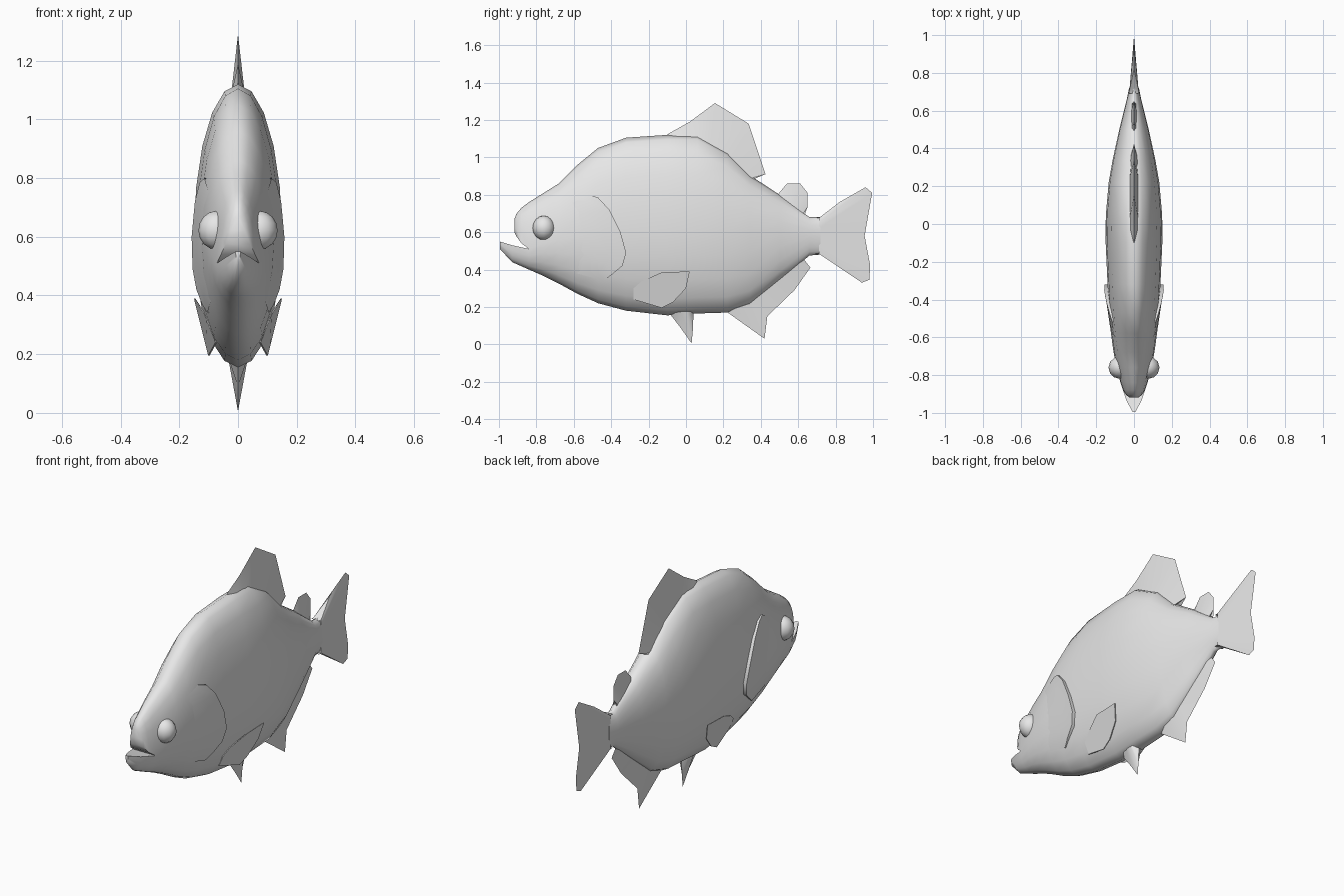
import bpy, bmesh, math
from mathutils import Vector

if "Cube" in bpy.data.objects:
    bpy.data.objects.remove(bpy.data.objects["Cube"], do_unlink=True)

grey = bpy.data.materials.new("light_grey")
grey.use_nodes = True
grey.diffuse_color = (0.8, 0.8, 0.8, 1)
grey.node_tree.nodes["Principled BSDF"].inputs["Base Color"].default_value = (0.8, 0.8, 0.8, 1)


def finish(bm, name, angle=60):
    """Turn a bmesh into a smooth shaded object."""
    bmesh.ops.recalc_face_normals(bm, faces=bm.faces)
    mesh = bpy.data.meshes.new(name)
    bm.to_mesh(mesh)
    bm.free()
    mesh.materials.append(grey)
    ob = bpy.data.objects.new(name, mesh)
    bpy.context.collection.objects.link(ob)
    bpy.ops.object.select_all(action='DESELECT')
    ob.select_set(True)
    bpy.context.view_layer.objects.active = ob
    bpy.ops.object.shade_smooth_by_angle(angle=math.radians(angle))
    return ob


# Body sections from mouth corner to tail root: y, bottom, widest height, top, half width
SECTIONS = [
    (-.84, .40, .51, .76, .072), (-.76, .365, .54, .81, .093), (-.68, .325, .56, .86, .108),
    (-.58, .27, .575, .96, .122), (-.47, .22, .59, 1.05, .132), (-.32, .18, .60, 1.105, .14),
    (-.10, .155, .61, 1.12, .15), (.06, .165, .61, 1.12, .148), (.22, .17, .61, 1.03, .134),
    (.34, .21, .61, .905, .113), (.50, .34, .60, .80, .078), (.66, .475, .58, .68, .038),
    (.72, .48, .58, .68, .026)]
# Jaw sections going forward from the mouth corner
UPPER_JAW = [(-.88, .54, .54, .73, .058), (-.905, .575, .575, .70, .042), (-.918, .60, .60, .67, .025)]
LOWER_JAW = [(-.93, .44, .53, .53, .042), (-.995, .51, .55, .55, .008)]
N = 20
H = N // 2


def ring(bm, section, indices):
    y, bot, mid, top, w = section
    verts = []
    for i in indices:
        a = math.tau * i / N
        h = top - mid if math.sin(a) > 0 else mid - bot
        verts.append(bm.verts.new((w * math.cos(a), y, mid + h * math.sin(a))))
    return verts


def bridge(bm, a, b, closed):
    n = len(a)
    for i in range(n if closed else n - 1):
        j = (i + 1) % n
        bm.faces.new((a[i], a[j], b[j], b[i]))


def half_width(y, z):
    """Half width of the body at a given place on its side."""
    for s, t in zip(SECTIONS, SECTIONS[1:]):
        if s[0] <= y <= t[0]:
            f = (y - s[0]) / (t[0] - s[0])
            bot, mid, top, w = [p + (q - p) * f for p, q in zip(s[1:], t[1:])]
            k = (z - mid) / (top - mid if z > mid else mid - bot)
            return w * math.sqrt(max(0, 1 - k * k))
    return 0


# Body with open mouth
bm = bmesh.new()
rings = [ring(bm, s, range(N)) for s in SECTIONS]
for a, b in zip(rings, rings[1:]):
    bridge(bm, a, b, True)
bm.faces.new(rings[-1])
for jaw, indices in ((UPPER_JAW, range(H + 1)), (LOWER_JAW, range(H, N + 1))):
    last = [rings[0][i % N] for i in indices]
    for s in jaw:
        new = ring(bm, s, indices)
        bridge(bm, last, new, False)
        # Mouth lining
        bm.faces.new((last[0], new[0], new[-1], last[-1]))
        last = new
    bm.faces.new(last)
finish(bm, "body")


def fin(name, base, edge, thick):
    """Central fin: thick along the base, tapering to a sharp outer edge."""
    bm = bmesh.new()
    tips = [bm.verts.new((0, *p)) for p in edge]
    sides = [[bm.verts.new((s * thick, *p)) for p in base] for s in (-1, 1)]
    for side in sides:
        bridge(bm, side, tips, False)
    bridge(bm, sides[0], sides[1], False)
    for k in (0, -1):
        bm.faces.new((sides[0][k], sides[1][k], tips[k]))
    finish(bm, name, 40)


fin("dorsal_fin",
    [(-.06, 1.08), (.02, 1.08), (.13, 1.03), (.24, .96), (.32, .88), (.33, .87)],
    [(-.10, 1.123), (.02, 1.19), (.155, 1.29), (.335, 1.18), (.425, .91), (.34, .90)], .024)
fin("adipose_fin",
    [(.50, .77), (.53, .75), (.57, .73), (.60, .70), (.62, .69), (.63, .68)],
    [(.49, .80), (.54, .86), (.61, .86), (.65, .81), (.65, .735), (.62, .71)], .014)
fin("anal_fin",
    [(.25, .21), (.32, .23), (.38, .27), (.48, .36), (.58, .45), (.63, .49)],
    [(.22, .172), (.42, .03), (.435, .15), (.58, .29), (.665, .41), (.63, .455)], .016)
fin("pelvic_fin",
    [(-.06, .19), (-.03, .19), (0, .19), (.02, .19), (.03, .19)],
    [(-.08, .155), (-.03, .09), (.03, .005), (.037, .08), (.04, .165)], .034)
fin("tail_fin",
    [(.69, .675), (.71, .675), (.71, .65), (.71, .62), (.71, .58),
     (.71, .54), (.71, .51), (.71, .485), (.69, .485)],
    [(.72, .68), (.82, .76), (.96, .84), (.995, .81), (.955, .58),
     (.985, .42), (.98, .345), (.94, .33), (.72, .48)], .024)

# Rear edge of the gill cover and outline of the pectoral fin, as y, z
GILL = [(-.52, .80), (-.47, .785), (-.41, .72), (-.35, .60), (-.32, .49),
        (-.34, .42), (-.40, .37), (-.44, .34)]
PECTORAL = [(-.28, .30), (-.24, .335), (-.13, .385), (.02, .39), (.0, .30),
            (-.07, .225), (-.13, .195), (-.28, .24)]

for side, s in (("left", 1), ("right", -1)):
    # Eye bulge
    bm = bmesh.new()
    bmesh.ops.create_uvsphere(bm, u_segments=12, v_segments=8, radius=1)
    for v in bm.verts:
        v.co = Vector((s * (.073 + .062 * v.co.x), -.76 + .06 * v.co.y, .622 + .066 * v.co.z))
    finish(bm, side + "_eye")

    # Gill cover flaring out towards its rear edge
    bm = bmesh.new()
    columns = []
    for f, lift in ((0, -.006), (.35, .002), (.7, .009), (1, .02), (1, -.015)):
        column = []
        for i, (y, z) in enumerate(GILL):
            flare = .2 + .8 * math.sin(math.pi * i / (len(GILL) - 1))
            yy = -.64 + (y + .64) * f
            zz = .56 + (z - .56) * (.75 + .25 * f)
            x = half_width(yy, zz) + lift * (flare if lift > 0 else 1)
            column.append(bm.verts.new((s * x, yy, zz)))
        columns.append(column)
    for a, b in zip(columns, columns[1:]):
        bridge(bm, a, b, False)
    finish(bm, side + "_gill_cover", 50)

    # Pectoral fin, rooted at its front and leaning outwards
    bm = bmesh.new()
    layers = []
    for depth in (0, .005):
        layer = []
        for y, z in PECTORAL:
            x = .103 + .25 * (z - .2)
            if y < -.2:
                x = half_width(y, z) + .002
            layer.append(bm.verts.new((s * (x - depth), y, z)))
        bm.faces.new(layer)
        layers.append(layer)
    bridge(bm, layers[0], layers[1], True)
    finish(bm, side + "_pectoral_fin", 30)
